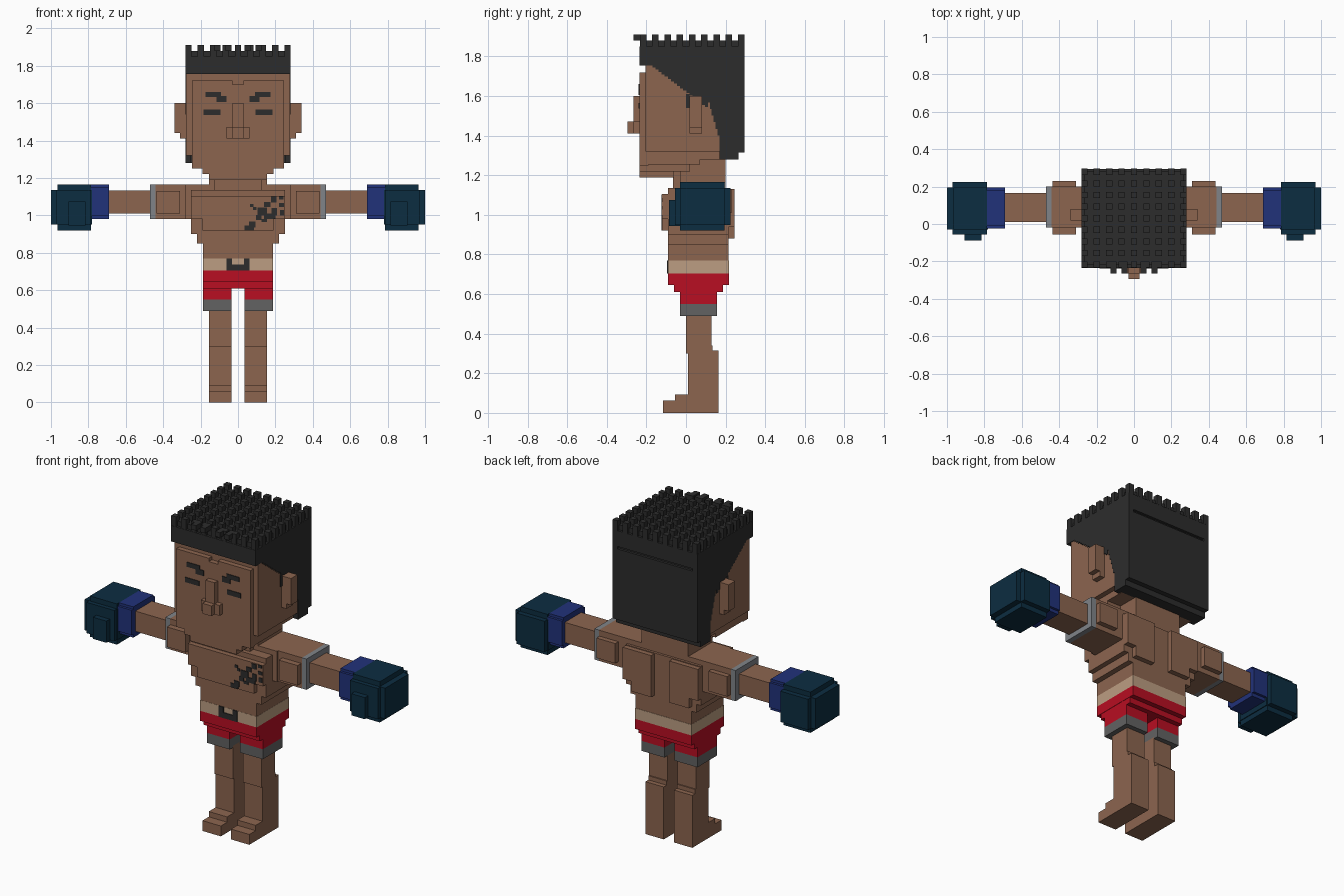
import bpy, bmesh


def material(name, rgb):
    """Flat colour given as sRGB 0-255."""
    lin = [((c / 255 + 0.055) / 1.055) ** 2.4 if c > 10 else c / 255 / 12.92 for c in rgb]
    m = bpy.data.materials.new(name)
    m.diffuse_color = (*lin, 1)
    return m


SKIN = material("skin brown", (140, 101, 79))
DARK = material("near black", (44, 44, 44))
NAVY = material("dark teal", (12, 45, 65))
BLUE = material("blue", (33, 50, 122))
RED = material("red", (184, 14, 34))
CREAM = material("cream", (188, 158, 130))
GREY = material("grey", (98, 98, 98))
SILVER = material("light grey", (128, 132, 137))


def finish(name, bm, mat):
    bmesh.ops.recalc_face_normals(bm, faces=bm.faces)
    me = bpy.data.meshes.new(name)
    bm.to_mesh(me)
    bm.free()
    me.materials.append(mat)
    ob = bpy.data.objects.new(name, me)
    bpy.context.collection.objects.link(ob)
    return ob


def blocks(name, mat, *boxes, mirror=False):
    """Boxes as (x0, x1, y0, y1, z0, z1); mirror repeats them across x."""
    bm = bmesh.new()
    allb = list(boxes)
    if mirror:
        allb += [(-b[1], -b[0], *b[2:]) for b in boxes]
    for x0, x1, y0, y1, z0, z1 in allb:
        vs = bmesh.ops.create_cube(bm, size=1)["verts"]
        for v in vs:
            v.co.x = x1 if v.co.x > 0 else x0
            v.co.y = y1 if v.co.y > 0 else y0
            v.co.z = z1 if v.co.z > 0 else z0
    return finish(name, bm, mat)


# Head: stepped skull, raised face, jaw tiers
blocks("head", SKIN,
       (-.278, .278, -.205, .26, 1.32, 1.76),
       (-.247, .247, -.205, .2, 1.28, 1.33))
blocks("face", SKIN,
       (-.247, .247, -.235, -.19, 1.25, 1.70),
       (-.247, -.03, -.235, -.19, 1.70, 1.72),
       (.03, .247, -.235, -.19, 1.70, 1.72))
blocks("jaw", SKIN,
       (-.247, .247, -.21, .07, 1.255, 1.33),
       (-.19, .19, -.235, .02, 1.22, 1.27),
       (-.155, .155, -.235, -.06, 1.19, 1.23))
blocks("nose", SKIN,
       (-.03, .03, -.265, -.23, 1.41, 1.6),
       (-.062, .062, -.265, -.23, 1.41, 1.472),
       (-.03, .03, -.295, -.23, 1.41, 1.472))
blocks("ears", SKIN,
       (.27, .34, .018, .08, 1.44, 1.6),
       (.27, .31, .018, .08, 1.41, 1.45), mirror=True)
blocks("eyes", DARK, (.093, .185, -.239, -.23, 1.537, 1.566), mirror=True)
blocks("eyebrows", DARK,
       (.09, .175, -.239, -.23, 1.632, 1.66),
       (.062, .115, -.239, -.23, 1.605, 1.638), mirror=True)

# Hair: cap, back shell, side panels with a stepped hairline, tufts
blocks("hair_cap", DARK,
       (-.282, .282, -.235, .295, 1.755, 1.85),
       (-.265, .265, -.22, .28, 1.85, 1.88))
blocks("hair_back", DARK,
       (-.282, .282, .25, .295, 1.315, 1.74),
       (-.265, .265, .25, .28, 1.73, 1.76),
       (-.25, .25, .19, .265, 1.28, 1.33))
side = [(.11, .295, 1.6, 1.76), (.17, .295, 1.315, 1.6), (.17, .265, 1.28, 1.32)]
for i in range(18):                     # front slope of the hairline
    y = -.17 + i * .0156
    side.append((y, y + .016, 1.745 - i * .0118, 1.76))
for i in range(6):                      # slope behind the ear
    side.append((.11 + i * .01, .17, 1.6 - (i + 1) * .033, 1.6 - i * .033))
side.append((0, .018, 1.54, 1.61))
blocks("hair_sides", DARK, *[(.25, .282, *s) for s in side], mirror=True)
tufts = []
for i in range(9):
    for j in range(9):
        x, y = -.265 + i * .06625, -.217 + j * .062
        tufts.append((x - .0165, x + .0165, y - .0165, y + .0165, 1.85, 1.91))
for x in (-.11, -.05, .05, .11):        # fringe over the forehead
    tufts.append((x - .016, x + .016, -.265, -.2, 1.88, 1.91))
blocks("hair_tufts", DARK, *tufts)

# Torso
blocks("neck", SKIN,
       (-.155, .155, -.03, .2, 1.13, 1.3),
       (-.125, .125, -.065, .2, 1.13, 1.25))
blocks("torso", SKIN,
       (-.28, .28, -.03, .2, .98, 1.165),
       (-.25, .25, -.09, .215, .9, 1.135),
       (-.22, .22, -.09, .215, .85, .91),
       (-.187, .187, -.09, .215, .76, .86))
blocks("chest", SKIN,
       (0, .25, -.12, -.08, .98, 1.105),
       (0, .19, -.12, -.08, .92, .99), mirror=True)
blocks("back_muscles", SKIN,
       (.06, .25, .2, .245, .94, 1.13),
       (.06, .19, .2, .245, .88, .95), mirror=True)
# Chest marking as thin patches: x, z, width, height
marks = [(.176, 1.07, .03, .03), (.14, 1.045, .034, .026), (.105, 1.0, .05, .042),
         (.14, .98, .06, .03), (.18, 1.0, .028, .04), (.22, 1.086, .024, .018),
         (.22, 1.045, .026, .02), (.224, 1.0, .022, .028), (.065, 1.046, .018, .016),
         (.08, 1.03, .018, .016), (.095, .975, .03, .026), (.125, .965, .03, .016),
         (.06, .935, .034, .032), (.036, .92, .05, .026)]
blocks("chest_marking", DARK,
       *[(x, x + w, -.124, -.115, z, z + h) for x, z, w, h in marks])

# Arms, bands and gloves
blocks("shoulders", SKIN,
       (.25, .44, -.02, .2, .98, 1.165),
       (.31, .435, -.055, .23, 1.01, 1.13), mirror=True)
blocks("arm_bands", SILVER, (.44, .47, -.02, .2, .98, 1.165), mirror=True)
blocks("forearms", SKIN, (.46, .7, .01, .167, 1.01, 1.132), mirror=True)
blocks("glove_cuffs", BLUE,
       (.69, .785, -.025, .195, 1.0, 1.15),
       (.69, .785, -.01, .18, .98, 1.165), mirror=True)
blocks("gloves", NAVY,
       (.78, 1.0, -.03, .195, .95, 1.135),
       (.785, .97, -.055, .225, .95, 1.135),
       (.785, .965, -.03, .195, .92, 1.165),
       (.815, .905, -.087, -.03, .945, 1.075), mirror=True)

# Belt and shorts
blocks("belt", CREAM, (-.188, .188, -.091, .217, .705, .77))
blocks("belt_buckle", DARK,
       (-.062, -.031, -.096, -.088, .705, .77),
       (.031, .062, -.096, -.088, .705, .77),
       (-.031, .031, -.096, -.088, .705, .738))
blocks("shorts", RED,
       (-.188, .188, -.091, .217, .645, .705),
       (-.186, .186, -.06, .187, .61, .65))
blocks("shorts_legs", RED, (.034, .186, -.03, .157, .55, .62), mirror=True)
blocks("shorts_hems", GREY, (.034, .186, -.03, .157, .49, .55), mirror=True)

# Legs and feet
blocks("legs", SKIN,
       (.034, .156, 0, .128, .3, .5),
       (.034, .156, .005, .135, .3, .34),
       (.034, .156, .01, .163, 0, .315), mirror=True)
blocks("feet", SKIN,
       (.034, .156, -.115, .02, 0, .062),
       (.034, .156, -.055, .02, .05, .094), mirror=True)
